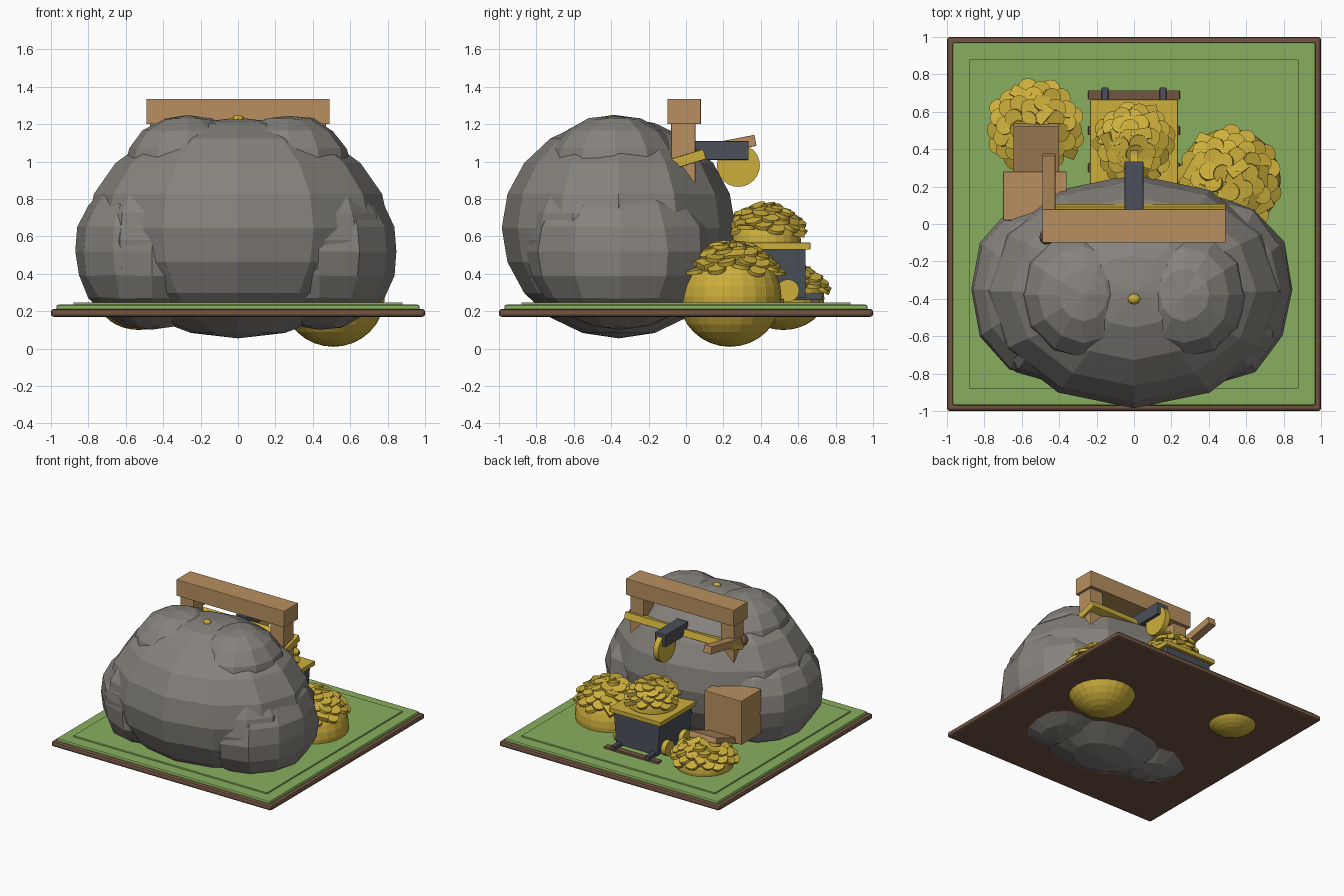
import bpy, bmesh, math, random
from mathutils import Matrix, Vector

random.seed(4)
cube = bpy.data.objects.get("Cube")
if cube:
    bpy.data.objects.remove(cube, do_unlink=True)


def material(name, *rgb):
    m = bpy.data.materials.new(name)
    m.use_nodes = True
    m.diffuse_color = (*rgb, 1)
    node = next(n for n in m.node_tree.nodes if n.type == 'BSDF_PRINCIPLED')
    node.inputs["Base Color"].default_value = (*rgb, 1)
    return m


ROCK = material("rock grey", 0.24, 0.225, 0.205)
WOOD = material("light wood", 0.48, 0.28, 0.115)
EARTH = material("dark wood", 0.17, 0.09, 0.055)
GOLD = material("gold", 0.61, 0.43, 0.045)
IRON = material("dark iron", 0.07, 0.08, 0.10)
GRASS = material("grass green", 0.25, 0.43, 0.115)


def finish(name, bm, mat, smooth=None, bevel=0):
    mesh = bpy.data.meshes.new(name)
    bm.to_mesh(mesh)
    bm.free()
    mesh.materials.append(mat)
    ob = bpy.data.objects.new(name, mesh)
    bpy.context.scene.collection.objects.link(ob)
    if bevel:
        mod = ob.modifiers.new("Bevel", 'BEVEL')
        mod.width, mod.segments = bevel, 2
    if smooth:
        bpy.ops.object.select_all(action='DESELECT')
        ob.select_set(True)
        bpy.context.view_layer.objects.active = ob
        bpy.ops.object.shade_smooth_by_angle(angle=math.radians(smooth))
    return ob


def box(name, mat, x, y, z, tilt=0, bevel=0.004):
    """Box from (low, high) ranges, tilted about its centre around x."""
    bm = bmesh.new()
    mid = Vector((sum(r) / 2 for r in (x, y, z)))
    size = [r[1] - r[0] for r in (x, y, z)]
    m = Matrix.Translation(mid) @ Matrix.Rotation(math.radians(tilt), 4, 'X')
    bmesh.ops.create_cube(bm, size=1, matrix=m @ Matrix.Diagonal((*size, 1)))
    return finish(name, bm, mat, bevel=bevel)


def ball(name, mat, centre, radii, segs, rings, smooth=None, rough=0):
    bm = bmesh.new()
    bmesh.ops.create_uvsphere(bm, u_segments=segs, v_segments=rings, radius=1)
    for v in bm.verts:
        v.co *= 1 + random.uniform(-rough, rough)
    bm.transform(Matrix.Translation(centre) @ Matrix.Diagonal((*radii, 1)))
    return finish(name, bm, mat, smooth)


def disc(name, mat, centre, radius, thick):
    """Wheel-like disc with its axle along x."""
    bm = bmesh.new()
    m = Matrix.Translation(centre) @ Matrix.Rotation(math.pi / 2, 4, 'Y')
    bmesh.ops.create_cone(bm, cap_ends=True, segments=24, radius1=radius,
                          radius2=radius, depth=thick, matrix=m)
    return finish(name, bm, mat, smooth=30)


def pile(name, centre, radii, count, cap, bars):
    """Gold mound covered with loose coins and a few bars."""
    ball(name + "_mound", GOLD, centre, radii, 24, 16)
    bm = bmesh.new()
    low = math.cos(math.radians(cap))
    for i in range(count):
        c = 1 - (1 - low) * (i + 0.5) / count
        a = i * 2.4
        s = math.sqrt(1 - c * c)
        n = Vector((s * math.cos(a), s * math.sin(a), c))
        spot = Vector(centre) + Vector((n[k] * radii[k] for k in range(3)))
        lean = Vector((n.x * 0.55, n.y * 0.55, 1))
        lean += Vector((random.uniform(-0.3, 0.3), random.uniform(-0.3, 0.3), 0))
        m = Matrix.Translation(spot + n * 0.008) @ lean.to_track_quat('Z', 'Y').to_matrix().to_4x4()
        if i % bars == 3:
            m = m @ Matrix.Rotation(a, 4, 'Z') @ Matrix.Diagonal((0.11, 0.06, 0.035, 1))
            bmesh.ops.create_cube(bm, size=1, matrix=m)
        else:
            bmesh.ops.create_cone(bm, cap_ends=True, segments=14, radius1=0.05,
                                  radius2=0.05, depth=0.022, matrix=m)
    finish(name + "_coins", bm, GOLD, smooth=30)


# Ground slab
box("earth_slab", EARTH, (-1, 1), (-1, 1), (0.17, 0.212), bevel=0.015)
box("grass_layer", GRASS, (-0.97, 0.97), (-0.97, 0.97), (0.2, 0.235), bevel=0.01)
box("grass_panel", GRASS, (-0.88, 0.88), (-0.88, 0.88), (0.225, 0.247))

# Boulder made of overlapping lumps
ball("boulder_core", ROCK, (0, -0.36, 0.645), (0.81, 0.625, 0.59), 12, 10)
for side, word in ((-1, "right"), (1, "left")):
    reach = 0.46 if side < 0 else 0.435
    ball("boulder_side_" + word, ROCK, (side * reach, -0.35, 0.52),
         (0.42, 0.5, 0.42), 12, 10, rough=0.025)
    ball("boulder_top_" + word, ROCK, (side * 0.27, -0.38, 0.96),
         (0.34, 0.36, 0.29), 12, 8, rough=0.02)
    ball("boulder_shoulder_" + word, ROCK, (side * 0.42, -0.5, 0.58),
         (0.36, 0.36, 0.38), 10, 8, rough=0.03)
ball("gold_nugget", GOLD, (0, -0.4, 1.225), (0.035, 0.03, 0.025), 8, 6)

# Timber frame on top of the boulder
box("cross_beam", WOOD, (-0.49, 0.49), (-0.1, 0.08), (1.2, 1.335))
for side, word in ((-1, "right"), (1, "left")):
    box("post_" + word, WOOD, sorted((side * 0.35, side * 0.47)), (-0.08, 0.05), (0.78, 1.21))
box("gold_plank", GOLD, (-0.49, 0.49), (-0.1, 0.105), (0.983, 1.038), tilt=17)
box("lever", WOOD, (-0.49, -0.42), (-0.03, 0.375), (1.045, 1.105), tilt=11)
ball("lever_knob", EARTH, (-0.455, -0.07, 1.02), (0.05, 0.05, 0.05), 12, 8, smooth=40)

# Iron arm with its hanging gold disc
box("iron_arm", IRON, (-0.05, 0.05), (0.04, 0.335), (1.01, 1.11))
disc("gold_disc", GOLD, (0, 0.28, 0.98), 0.115, 0.045)

# Crate and sloping plank beside the boulder
box("crate", WOOD, (-0.7, -0.36), (0.02, 0.28), (0.36, 0.72))
box("sloping_plank", WOOD, (-0.645, -0.4), (0.24, 0.54), (0.395, 0.445), tilt=20)

# Track
for i, y in enumerate((0.3, 0.5, 0.69)):
    box(f"sleeper_{i + 1}", EARTH, (-0.245, 0.245), (y - 0.025, y + 0.025), (0.24, 0.265))
for side, word in ((-1, "right"), (1, "left")):
    x = side * 0.155
    box("rail_" + word, IRON, (x - 0.018, x + 0.018), (0.15, 0.73), (0.26, 0.295))

# Cart with flared sides
bm = bmesh.new()
bmesh.ops.create_cube(bm, size=1, matrix=Matrix.Translation((0, 0.43, 0.405))
                      @ Matrix.Diagonal((0.42, 0.42, 0.27, 1)))
for v in bm.verts:
    if v.co.z < 0.4:
        v.co.x *= 0.9
finish("cart_body", bm, IRON, bevel=0.004)
box("cart_rim", GOLD, (-0.235, 0.235), (0.2, 0.665), (0.53, 0.567))
for side, word in ((-1, "right"), (1, "left")):
    for y, place in ((0.32, "front"), (0.545, "back")):
        disc(f"wheel_{place}_{word}", GOLD, (side * 0.215, y, 0.31), 0.06, 0.04)

# Treasure piles
pile("cart_pile", (0, 0.43, 0.575), (0.185, 0.185, 0.18), 46, 72, 7)
pile("left_pile", (0.51, 0.235, 0.28), (0.275, 0.275, 0.27), 54, 62, 9)
pile("right_pile", (-0.53, 0.52, 0.27), (0.22, 0.22, 0.17), 48, 76, 12)
